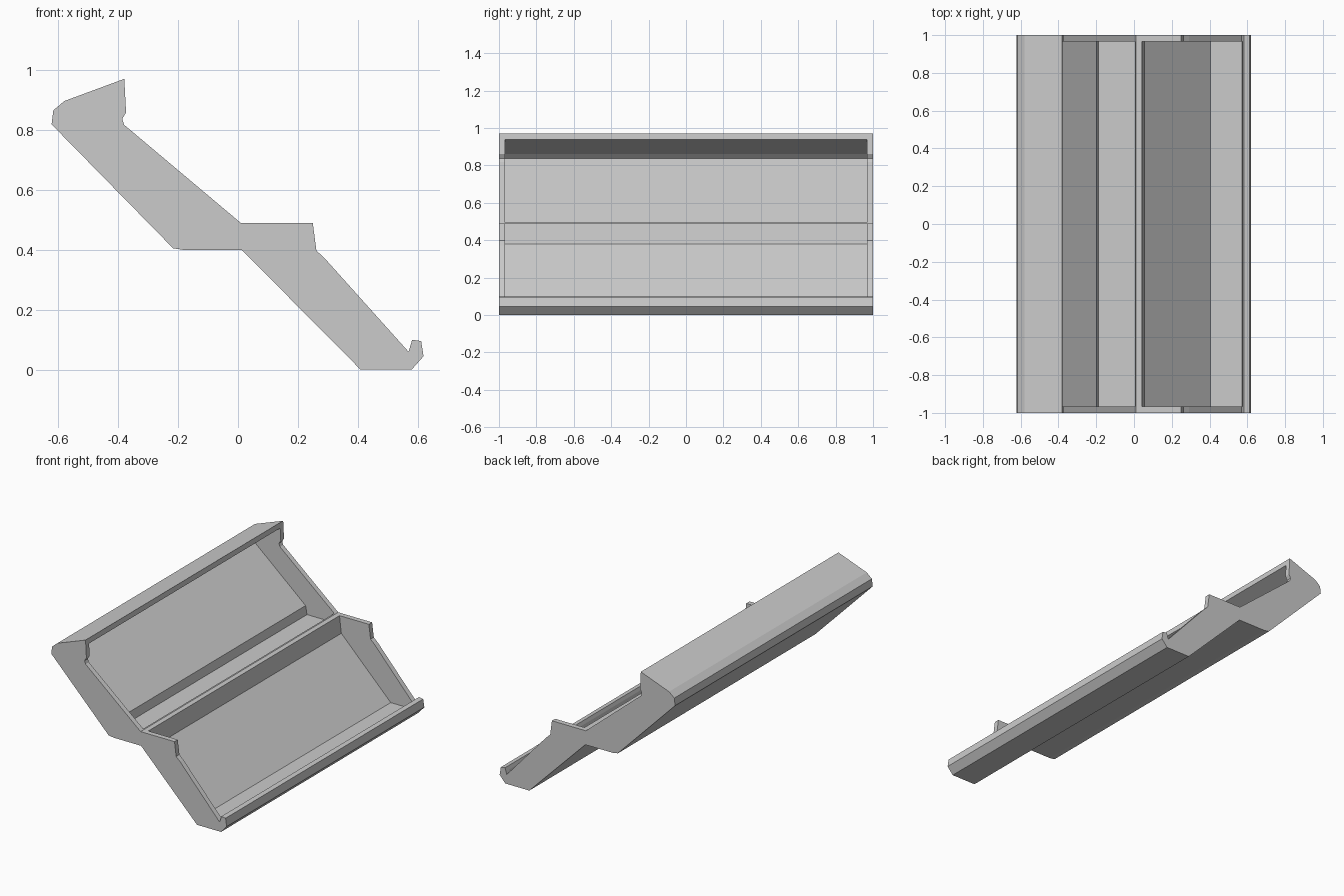
import bpy, bmesh

if "Cube" in bpy.data.objects:
    bpy.data.objects.remove(bpy.data.objects["Cube"])


def extrude_profile(name, points, half_width):
    """Solid with an (x, z) cross-section, running along y."""
    bm = bmesh.new()
    face = bm.faces.new([bm.verts.new((x, -half_width, z)) for x, z in points])
    out = bmesh.ops.extrude_face_region(bm, geom=[face])
    moved = [v for v in out["geom"] if isinstance(v, bmesh.types.BMVert)]
    bmesh.ops.translate(bm, verts=moved, vec=(0, 2 * half_width, 0))
    bmesh.ops.recalc_face_normals(bm, faces=bm.faces)
    mesh = bpy.data.meshes.new(name)
    bm.to_mesh(mesh)
    bm.free()
    obj = bpy.data.objects.new(name, mesh)
    bpy.context.collection.objects.link(obj)
    return obj


# Stepped two-tier tray, outer silhouette
tray = extrude_profile("stepped_tray", [
    (-0.38, 0.972), (-0.58, 0.898), (-0.617, 0.867), (-0.623, 0.82),
    (-0.217, 0.406), (-0.18, 0.40), (0.013, 0.40), (0.41, 0.0),
    (0.58, 0.0), (0.62, 0.045), (0.612, 0.096), (0.582, 0.10),
    (0.57, 0.06), (0.29, 0.372), (0.262, 0.398), (0.25, 0.49),
    (0.01, 0.49), (-0.38, 0.818), (-0.387, 0.838), (-0.374, 0.86),
], 1.0)

# Pockets hollowed out between the end walls
upper_pocket = extrude_profile("upper_pocket_cutter", [
    (0.005, 0.435), (-0.188, 0.435), (-0.198, 0.49), (-0.602, 0.836),
    (-0.575, 0.862), (-0.378, 0.938), (-0.30, 0.968), (0.005, 0.968),
], 0.967)
lower_pocket = extrude_profile("lower_pocket_cutter", [
    (0.042, 0.60), (0.042, 0.49), (0.055, 0.38), (0.405, 0.03),
    (0.572, 0.03), (0.584, 0.20), (0.584, 0.60),
], 0.967)

bpy.context.view_layer.objects.active = tray
for cutter in (upper_pocket, lower_pocket):
    cutter.hide_render = True
    mod = tray.modifiers.new(cutter.name, "BOOLEAN")
    mod.operation = "DIFFERENCE"
    mod.solver = "EXACT"
    mod.object = cutter
    bpy.ops.object.modifier_apply(modifier=mod.name)
    bpy.data.objects.remove(cutter)
